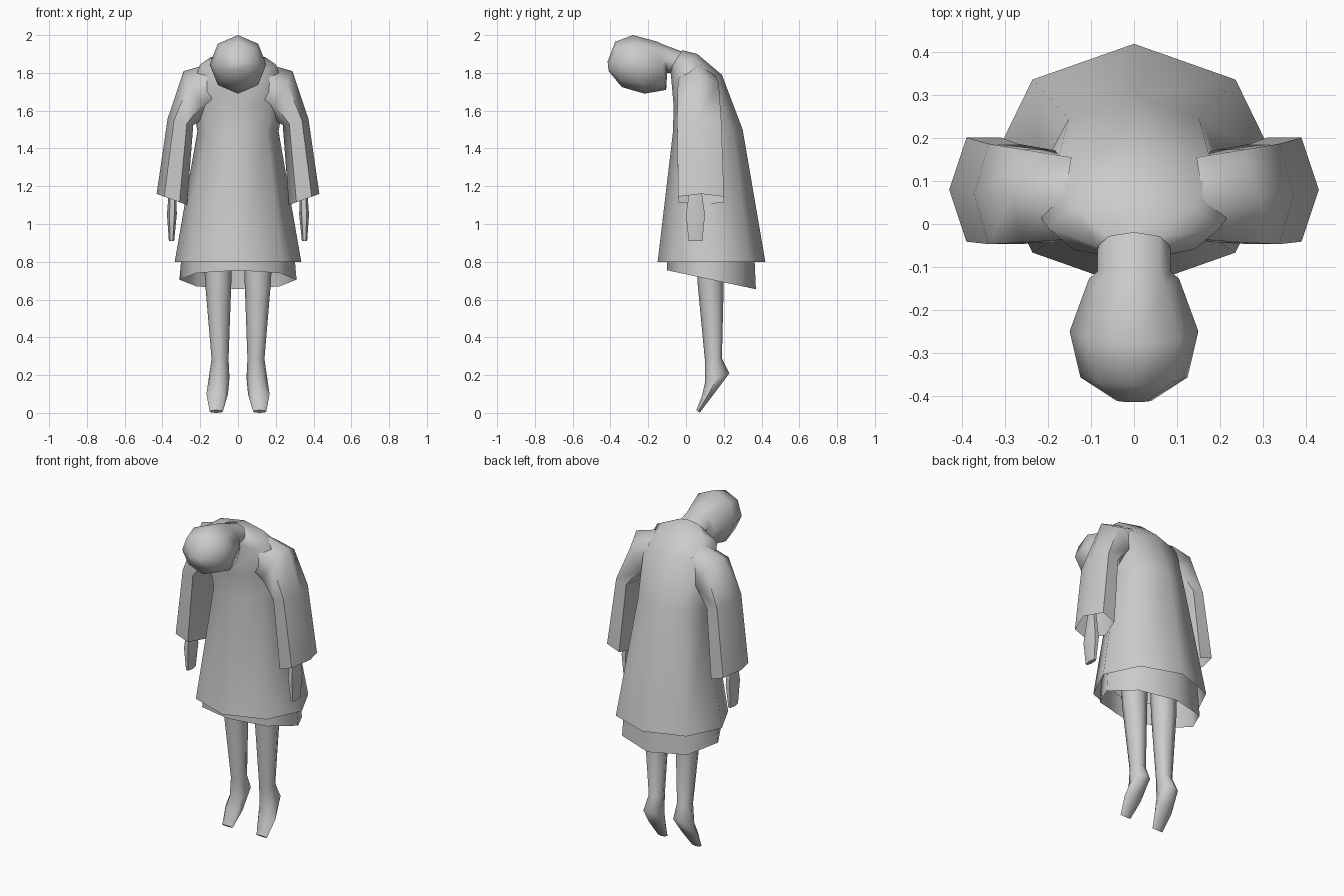
import bpy, math
from mathutils import Vector

if "Cube" in bpy.data.objects:
    bpy.data.objects.remove(bpy.data.objects["Cube"], do_unlink=True)

grey = bpy.data.materials.new("plain grey")
grey.use_nodes = True
grey.diffuse_color = (0.6, 0.6, 0.6, 1)
grey.node_tree.nodes["Principled BSDF"].inputs["Base Color"].default_value = (0.6, 0.6, 0.6, 1)


def pair(back, front, width, x=0.0):
    """Cross-section from its back and front points (y, z) and half width."""
    b, f = Vector((x, *back)), Vector((x, *front))
    return (b + f) / 2, (b - f) / 2, Vector((width, 0, 0))


def tilted(x, y, z, rx, ry, degrees):
    """Cross-section around a limb, tilted about the y axis."""
    t = math.radians(degrees)
    return Vector((x, y, z)), Vector((rx * math.cos(t), 0, rx * math.sin(t))), Vector((0, ry, 0))


def loft(name, rings, sides=8, cap_start=False, cap_end=False, mirror=False):
    verts, faces = [], []
    for centre, u, v in rings:
        for i in range(sides):
            a = 2 * math.pi * i / sides
            verts.append(centre + u * math.cos(a) + v * math.sin(a))
    for r in range(len(rings) - 1):
        for i in range(sides):
            j = (i + 1) % sides
            lo, hi = r * sides, (r + 1) * sides
            faces.append((lo + i, lo + j, hi + j, hi + i))
    if cap_start:
        faces.append(tuple(reversed(range(sides))))
    if cap_end:
        faces.append(tuple(range(len(verts) - sides, len(verts))))
    # Turn the surface outwards
    c, u, v = rings[0]
    if u.cross(v).dot(rings[1][0] - c) < 0:
        faces = [tuple(reversed(f)) for f in faces]
    mesh = bpy.data.meshes.new(name)
    mesh.from_pydata(verts, [], faces)
    mesh.materials.append(grey)
    obj = bpy.data.objects.new(name, mesh)
    bpy.context.collection.objects.link(obj)
    bpy.ops.object.select_all(action="DESELECT")
    obj.select_set(True)
    bpy.context.view_layer.objects.active = obj
    bpy.ops.object.shade_smooth_by_angle(angle=math.radians(65))
    if mirror:
        obj.modifiers.new("Mirror", "MIRROR")
    return obj


# Coat body, open at the hem, hunched forward to the collar
loft("coat", [
    pair((0.42, 0.80), (-0.15, 0.80), 0.335),
    pair((0.30, 1.50), (-0.07, 1.48), 0.215),
    pair((0.19, 1.79), (-0.065, 1.62), 0.25),
    pair((0.06, 1.90), (-0.08, 1.79), 0.20),
    pair((-0.02, 1.92), (-0.085, 1.82), 0.085),
])

# Neck and drooping head
loft("head", [
    pair((0.04, 1.89), (-0.05, 1.80), 0.085),
    pair((-0.12, 1.95), (-0.10, 1.80), 0.085),
    pair((-0.15, 1.965), (-0.105, 1.71), 0.105),
    pair((-0.28, 2.00), (-0.22, 1.69), 0.15),
    pair((-0.375, 1.965), (-0.34, 1.725), 0.125),
    pair((-0.415, 1.86), (-0.41, 1.81), 0.04),
], cap_end=True)

# Skirt below the coat, with a slanting hem
loft("skirt", [
    pair((0.36, 0.88), (-0.10, 0.88), 0.295),
    pair((0.37, 0.655), (-0.10, 0.755), 0.31),
])

# Wide open sleeves
loft("sleeves", [
    tilted(0.13, 0.06, 1.73, 0.12, 0.11, 75),
    tilted(0.225, 0.065, 1.69, 0.135, 0.125, 62),
    tilted(0.305, 0.07, 1.54, 0.07, 0.135, 14),
    tilted(0.35, 0.08, 1.13, 0.086, 0.14, 20),
], sides=6, mirror=True)

# Hands
loft("hands", [
    tilted(0.345, 0.05, 1.22, 0.018, 0.03, 0),
    tilted(0.35, 0.05, 1.05, 0.026, 0.058, 0),
    tilted(0.352, 0.05, 0.91, 0.014, 0.042, 0),
], sides=6, cap_start=True, cap_end=True, mirror=True)

# Legs with feet pointing down
loft("legs", [
    pair((0.20, 0.92), (0.055, 0.92), 0.078, 0.105),
    pair((0.20, 0.70), (0.06, 0.70), 0.07, 0.105),
    pair((0.19, 0.29), (0.10, 0.28), 0.045, 0.095),
    pair((0.23, 0.21), (0.10, 0.16), 0.055, 0.10),
    pair((0.155, 0.11), (0.085, 0.09), 0.057, 0.11),
    pair((0.072, 0.0), (0.055, 0.015), 0.035, 0.115),
], cap_end=True, mirror=True)
